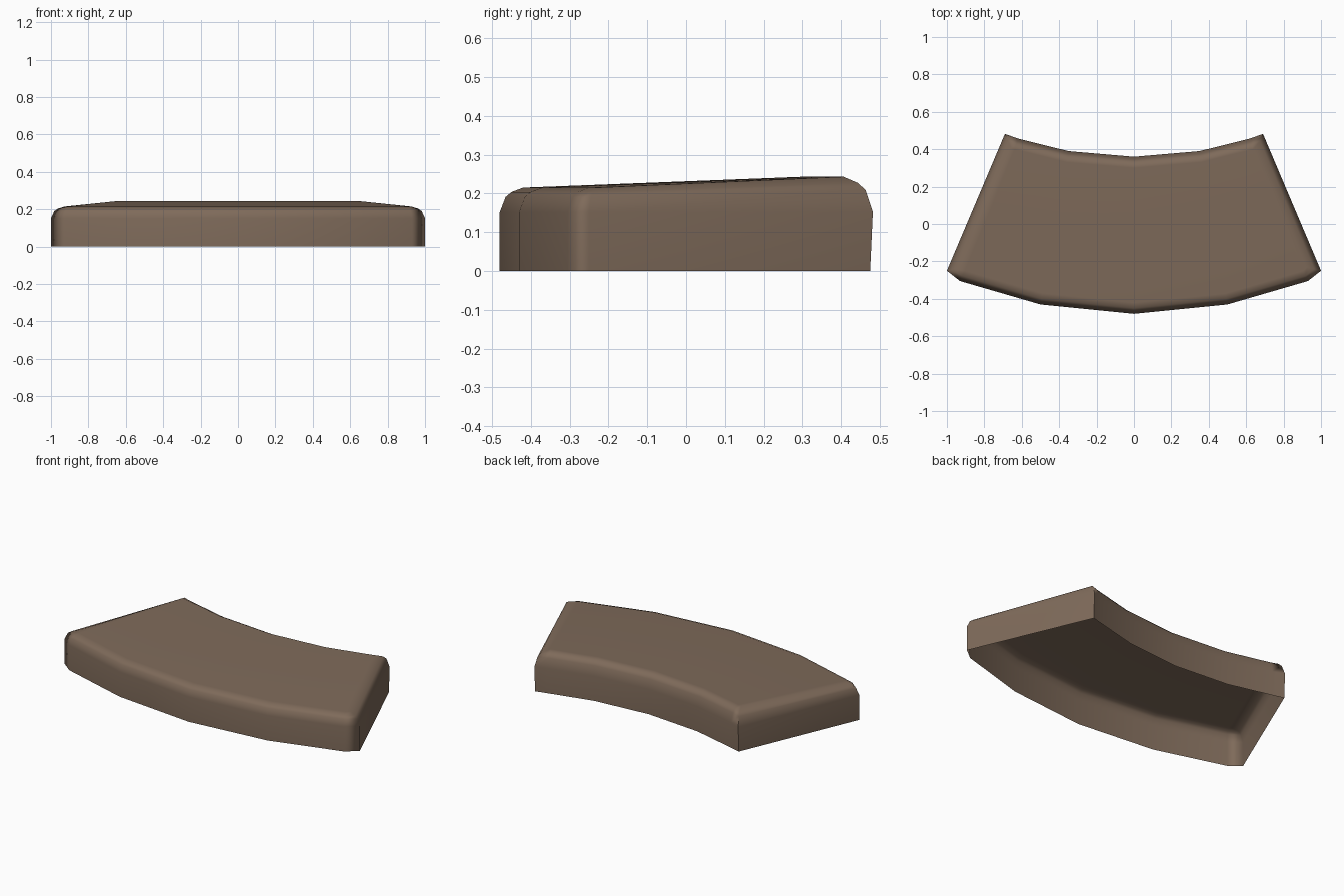
import bpy, math
from mathutils import Vector

if "Cube" in bpy.data.objects:
    bpy.data.objects.remove(bpy.data.objects["Cube"])

# Right half of the plan outline, front middle round to back middle
half = [(0, -.48), (.5, -.43), (.93, -.305), (1, -.25),
        (.69, .482), (.62, .457), (.35, .39), (0, .36)]
n = len(half)
plan = [Vector(p) for p in half] + [Vector((-x, y)) for x, y in half[-2:0:-1]]
N = len(plan)
front = {0, 1, 2, 3, N - 1, N - 2, N - 3}


def inset(d):
    """Plan outline moved inward by d, with mitred corners."""
    out = []
    for i, p in enumerate(plan):
        a = (p - plan[i - 1]).normalized()
        b = (plan[(i + 1) % N] - p).normalized()
        na, nb = Vector((-a.y, a.x)), Vector((-b.y, b.x))
        out.append(p + (na + nb) * d / (1 + na.dot(nb)))
    return out


# Stacked rings: upright wall, then rounded shoulder up to the sloping top
WALL = .152
verts, faces = [], []
for d, f in [(0, None), (0, 0), (.015, .62), (.03, .82), (.06, 1)]:
    for i, p in enumerate(inset(d)):
        top = .215 if i in front else .243
        z = 0 if f is None else WALL + (top - WALL) * f
        y = p.y - .007 if f is None and i in (4, N - 4) else p.y
        verts.append((p.x, y, z))
for r in range(4):
    for i in range(N):
        j = (i + 1) % N
        a, b = r * N, (r + 1) * N
        faces.append((a + i, a + j, b + j, b + i))

# Top panels between the front and back arcs (the underside stays open)
t = 4 * N
for k in range(3):
    faces.append((t + k, t + k + 1, t + 6 - k, t + 7 - k))
    m = [t + (N - q) % N for q in (k, k + 1, 6 - k, 7 - k)]
    faces.append(tuple(reversed(m)))

mesh = bpy.data.meshes.new("curved_cushion")
mesh.from_pydata(verts, [], faces)
mesh.update()
cushion = bpy.data.objects.new("curved_cushion", mesh)
bpy.context.collection.objects.link(cushion)

# Brown upholstery
mat = bpy.data.materials.new("brown_upholstery")
mat.diffuse_color = (.21, .145, .102, 1)
mat.use_nodes = True
mat.node_tree.nodes["Principled BSDF"].inputs["Base Color"].default_value = mat.diffuse_color
mesh.materials.append(mat)

# Soft shading with crisp rear corners
bpy.context.view_layer.objects.active = cushion
cushion.select_set(True)
bpy.ops.object.shade_smooth_by_angle(angle=math.radians(80))
wn = cushion.modifiers.new("face_weighted_shading", 'WEIGHTED_NORMAL')
wn.keep_sharp = True
